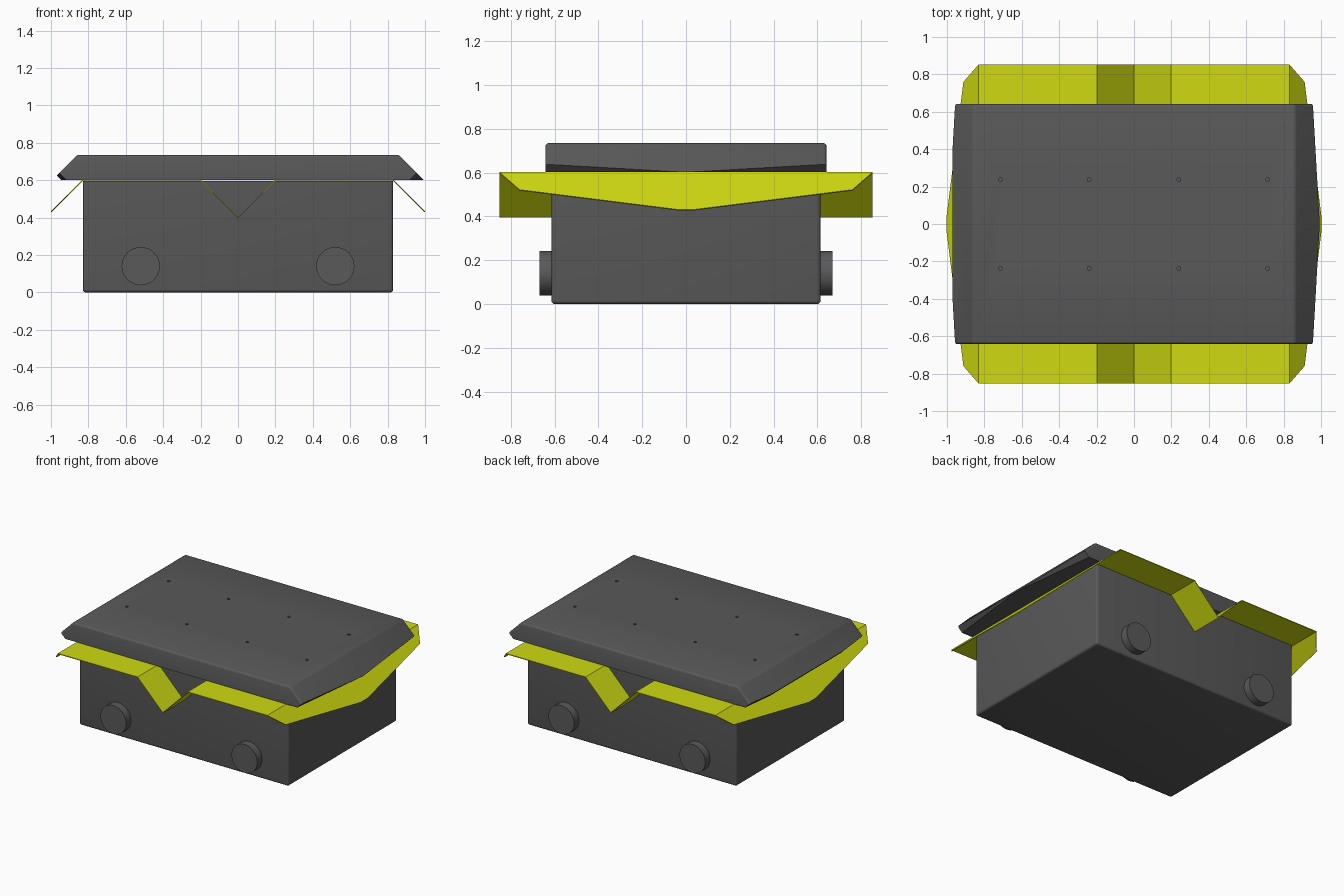
import bpy, bmesh, math
from mathutils import Vector, Matrix

if "Cube" in bpy.data.objects:
    bpy.data.objects.remove(bpy.data.objects["Cube"])


def material(name, rgb):
    m = bpy.data.materials.new(name)
    m.diffuse_color = (*rgb, 1)
    m.use_nodes = True
    m.node_tree.nodes["Principled BSDF"].inputs["Base Color"].default_value = m.diffuse_color
    return m


dark = material("dark_grey", (0.1, 0.1, 0.1))
yellow = material("yellow", (0.62, 0.70, 0.005))


def finish(bm, name, mat, smooth=True):
    bmesh.ops.recalc_face_normals(bm, faces=bm.faces)
    me = bpy.data.meshes.new(name)
    bm.to_mesh(me)
    bm.free()
    me.materials.append(mat)
    ob = bpy.data.objects.new(name, me)
    bpy.context.collection.objects.link(ob)
    if smooth:
        bpy.ops.object.select_all(action='DESELECT')
        ob.select_set(True)
        bpy.context.view_layer.objects.active = ob
        bpy.ops.object.shade_smooth_by_angle(angle=math.radians(30))
    return ob


def cylinder(bm, loc, r, depth, seg, rot=Matrix()):
    bmesh.ops.create_cone(bm, cap_ends=True, segments=seg, radius1=r, radius2=r,
                          depth=depth, matrix=Matrix.Translation(loc) @ rot)


def prism(profile, half_depth):
    """Extrude an x-z profile along y."""
    bm = bmesh.new()
    f = bm.faces.new([bm.verts.new((x, -half_depth, z)) for x, z in profile])
    new = bmesh.ops.extrude_face_region(bm, geom=[f])["geom"]
    bmesh.ops.translate(bm, vec=(0, 2 * half_depth, 0),
                        verts=[v for v in new if isinstance(v, bmesh.types.BMVert)])
    bmesh.ops.recalc_face_normals(bm, faces=bm.faces)
    return bm


# Box body with softened lower and upright edges
bm = prism([(-.83, 0), (.83, 0), (.83, .596), (-.83, .596)], .615)
edges = [e for e in bm.edges if min(v.co.z for v in e.verts) < .1]
bmesh.ops.bevel(bm, geom=edges, offset=.016, segments=4, profile=.5, affect='EDGES')
finish(bm, "body", dark)

# Round knobs on the front and back
for side, label in ((-1, "front"), (1, "back")):
    for x, lr in ((-.52, "left"), (.52, "right")):
        bm = bmesh.new()
        cylinder(bm, (x, side * .635, .14), .102, .07, 48, Matrix.Rotation(math.pi / 2, 4, 'X'))
        finish(bm, f"{label}_{lr}_knob", dark)

# Folded yellow sheet: flat strips, central V fold, tapered end flaps
bm = bmesh.new()
D = .853
xs = [(-.83, .6), (-.2, .6), (0, .398), (.2, .6), (.83, .6)]
rows = [(bm.verts.new((x, -D, z)), bm.verts.new((x, D, z))) for x, z in xs]
for a, b in zip(rows, rows[1:]):
    bm.faces.new((a[0], b[0], b[1], a[1]))
flap = [(.91, -.76), (1.0, -.04), (1.0, .04), (.91, .76)]
for s, row in ((-1, rows[0]), (1, rows[-1])):
    pts = [bm.verts.new((s * x, y, .6 - (x - .83))) for x, y in flap]
    bm.faces.new([row[0], *pts, row[1]])
bmesh.ops.recalc_face_normals(bm, faces=bm.faces)
if sum(f.normal.z for f in bm.faces) < 0:
    bmesh.ops.reverse_faces(bm, faces=bm.faces)
sheet = finish(bm, "folded_sheet", yellow, smooth=False)
mod = sheet.modifiers.new("thickness", 'SOLIDIFY')
mod.thickness, mod.offset = .006, 0

# Lid: trapezoid slab whose lower side edges are trimmed towards the corners
bm = prism([(-.993, .602), (.993, .602), (.86, .735), (-.86, .735)], .642)
cuts = [((s, .114 * t, -1), .391) for s in (-1, 1) for t in (-1, 1)]
cuts.append(((-1, 0, -1), .345))
for n, d in cuts:
    n = Vector(n)
    res = bmesh.ops.bisect_plane(bm, geom=bm.verts[:] + bm.edges[:] + bm.faces[:],
                                 plane_co=n * d / n.length_squared, plane_no=n,
                                 clear_outer=True, dist=1e-5)
    rim = [e for e in bm.edges if e.is_boundary]
    if rim:
        bmesh.ops.holes_fill(bm, edges=rim, sides=0)
bmesh.ops.recalc_face_normals(bm, faces=bm.faces)
edges = [e for e in bm.edges if len(e.link_faces) == 2
         and all(f.normal.z > -.1 for f in e.link_faces) and e.calc_face_angle() > .3]
bmesh.ops.bevel(bm, geom=edges, offset=.014, segments=4, profile=.5, affect='EDGES')
lid = finish(bm, "lid", dark)

# Small screw holes in the lid
bm = bmesh.new()
for x in (-.715, -.24, .24, .715):
    for y in (-.237, .237):
        cylinder(bm, (x, y, .735), .01, .06, 16)
cutter = finish(bm, "hole_cutter", dark, smooth=False)
cutter.hide_render = True
cutter.display_type = 'WIRE'
cutter.hide_set(True)
mod = lid.modifiers.new("holes", 'BOOLEAN')
mod.operation, mod.object, mod.solver = 'DIFFERENCE', cutter, 'EXACT'
